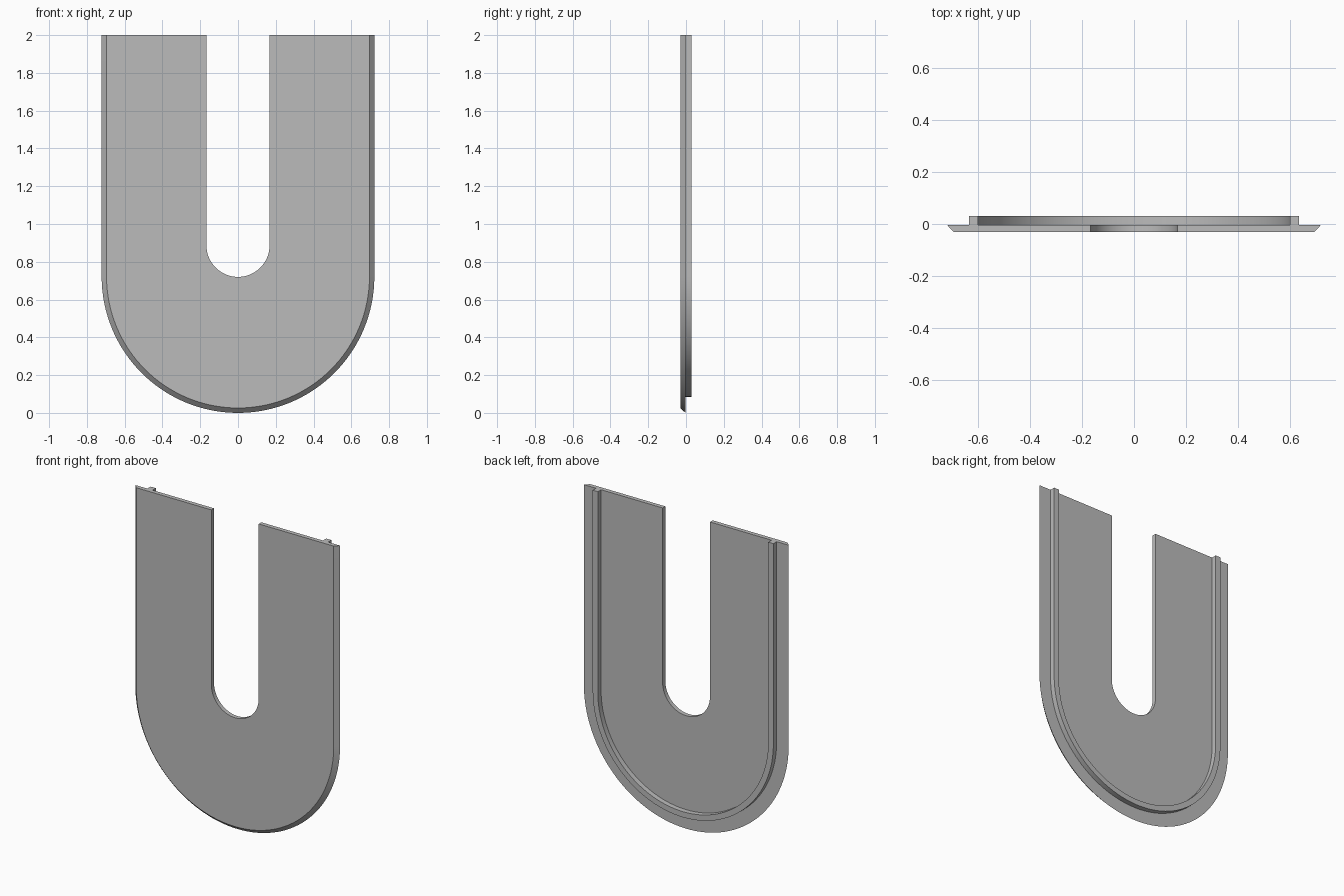
import bpy
import bmesh
import math

cube = bpy.data.objects.get("Cube")
if cube:
    bpy.data.objects.remove(cube, do_unlink=True)

TOP = 2.0
FRONT, MID, BACK = -0.03, -0.003, 0.03
OUTER_Z, NOTCH_Z = 0.722, 0.887
SEGMENTS = 64

grey = bpy.data.materials.new("plain grey")
grey.use_nodes = True
colour = (0.5, 0.5, 0.5, 1)
grey.diffuse_color = colour
grey.node_tree.nodes["Principled BSDF"].inputs["Base Color"].default_value = colour


def u_path(radius, centre_z, y):
    """Points down one straight leg, round the half circle and up the other."""
    points = [(radius, y, TOP)]
    for i in range(SEGMENTS + 1):
        a = math.pi * i / SEGMENTS
        points.append((radius * math.cos(a), y, centre_z - radius * math.sin(a)))
    points.append((-radius, y, TOP))
    return points


def u_solid(name, section):
    """Skin a closed cross-section, given as (radius, centre z, y) corners."""
    bm = bmesh.new()
    rails = [[bm.verts.new(p) for p in u_path(*corner)] for corner in section]
    for a, b in zip(rails, rails[1:] + rails[:1]):
        for i in range(len(a) - 1):
            bm.faces.new((a[i], a[i + 1], b[i + 1], b[i]))
    for end in (0, -1):
        bm.faces.new([rail[end] for rail in rails])
    bmesh.ops.recalc_face_normals(bm, faces=bm.faces)
    mesh = bpy.data.meshes.new(name)
    bm.to_mesh(mesh)
    bm.free()
    mesh.materials.append(grey)
    obj = bpy.data.objects.new(name, mesh)
    bpy.context.collection.objects.link(obj)
    bpy.ops.object.select_all(action="DESELECT")
    obj.select_set(True)
    bpy.context.view_layer.objects.active = obj
    bpy.ops.object.shade_smooth_by_angle(angle=math.radians(30))


# Plate with bevelled outer edge and a round-ended slot
u_solid("u_plate", [
    (0.722, OUTER_Z, MID),
    (0.696, OUTER_Z, FRONT),
    (0.167, NOTCH_Z, FRONT),
    (0.167, NOTCH_Z, MID),
])

# Raised locating rib on the back
u_solid("back_rib", [
    (0.637, OUTER_Z, MID),
    (0.637, OUTER_Z, BACK),
    (0.601, OUTER_Z, BACK),
    (0.601, OUTER_Z, MID),
])
